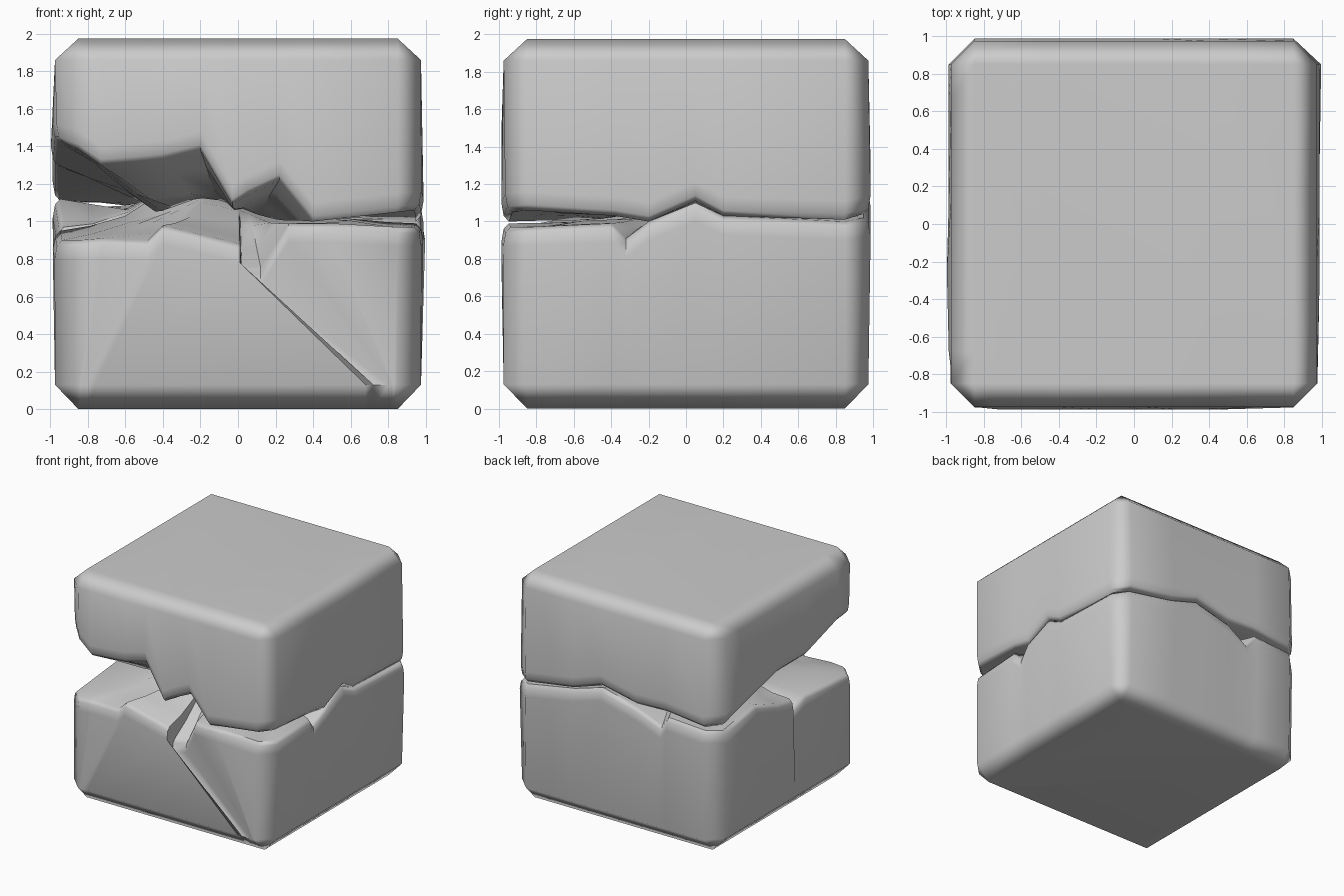
import bpy, bmesh, math

if "Cube" in bpy.data.objects:
    bpy.data.objects.remove(bpy.data.objects["Cube"])

# fracture edges: four sides (front, right, back, left), running counter-clockwise
# each point is (distance along side, height[, extra inset[, distance at wall foot]])
UPPER = [
    [(-.85, 1.38, .02), (-.73, 1.30), (-.49, 1.32), (-.4, 1.33), (-.2, 1.38), (-.03, 1.09),
     (.05, 1.14), (.22, 1.22), (.4, 1.0), (.85, 1.05, .02)],
    [(-.85, 1.06, .01), (-.38, 1.03), (-.2, 1.0), (.05, 1.11), (.2, 1.03), (.85, 1.01)],
    [(-.85, 1.04), (-.4, 1.11), (-.13, 1.2), (.2, 1.13), (.49, 1.14), (.85, 1.10)],
    [(-.85, 1.11), (-.66, 1.16), (-.13, 1.29), (.25, 1.30, -.01), (.68, 1.42), (.85, 1.42, .02)],
]
LOWER = [
    [(-.85, .90, .01), (-.73, .91, .01, -.83), (-.48, .90, .02, -.8), (-.4, .98, 0, -.76),
     (.01, .88, 0, .68), (.02, .76, .06, .72), (.12, .76, .10, .8), (.27, .99, 0, .82),
     (.5, .99, 0, .83), (.85, .97, .01)],
    [(-.85, .97, .01), (-.4, .99), (-.32, .91, .03), (-.2, 1.0), (.05, 1.10), (.2, 1.03),
     (.85, 1.0, -.01)],
    [(-.85, 1.02), (-.4, 1.10), (-.13, 1.18), (.2, 1.10), (.42, .99, .03), (.5, 1.09), (.85, 1.07)],
    [(-.85, 1.06), (-.43, 1.12, 0, -.8), (-.1, 1.0, .02, -.75), (.09, .97, .02, .1),
     (.12, .86, .05, .2), (.25, .95, 0, .4), (.85, .90, .01)],
]


def core_height(x, y):
    """Broken interior shared by both halves."""
    mound = .25 * math.exp(-((x + .22) / .24) ** 2 - ((y + .0) / .45) ** 2)
    return 1.04 + mound + .06 * y + .02 * math.sin(9 * x + 2 * y) * math.cos(7 * y)


def make_half(name, sides, top):
    sign = 1 if top else -1
    cap_z, side_z = (1.975, 1.86) if top else (0.0, .13)
    bm = bmesh.new()

    def ring(half, zfun, scale=1, foot=False):
        out = []
        for k, side in enumerate(sides):
            for p in side:
                t, e, inset, base = (*p, *(0, p[0])[len(p) - 2:])
                if foot:
                    t, inset = base, 0
                h = half - inset
                x, y = [(t, -h), (h, t), (-t, h), (-h, -t)][k]
                x, y = x * scale, y * scale
                out.append(bm.verts.new((x, y, zfun(e, x, y))))
        return out

    def inner(w):
        return lambda e, x, y: e * w + (core_height(x, y) + sign * .01) * (1 - w)

    # outer cap, bevel, wall, softened fracture lip, then broken inside
    rings = [
        ring(.85, lambda e, x, y: cap_z, 1, True),
        ring(.975, lambda e, x, y: side_z, 1, True),
        ring(.987, lambda e, x, y: e + sign * .1),
        ring(.975, lambda e, x, y: e + sign * .03),
        ring(.948, lambda e, x, y: e),
        ring(.94, inner(.75 if top else .6), .84),
        ring(.94, inner(.35 if top else .15), .64),
        ring(.94, inner(0), .48),
        ring(.94, inner(0), .25),
    ]
    n = len(rings[0])
    for a, b in zip(rings, rings[1:]):
        for i in range(n):
            j = (i + 1) % n
            bm.faces.new((a[i], a[j], b[j], b[i]))
    bm.faces.new(rings[0])
    c = bm.verts.new((0, 0, core_height(0, 0) + sign * .01))
    for i in range(n):
        bm.faces.new((rings[-1][i], rings[-1][(i + 1) % n], c))
    bmesh.ops.remove_doubles(bm, verts=bm.verts, dist=.002)
    bmesh.ops.recalc_face_normals(bm, faces=bm.faces)

    me = bpy.data.meshes.new(name)
    bm.to_mesh(me)
    bm.free()
    ob = bpy.data.objects.new(name, me)
    bpy.context.collection.objects.link(ob)
    bpy.ops.object.select_all(action='DESELECT')
    ob.select_set(True)
    bpy.context.view_layer.objects.active = ob
    bpy.ops.object.shade_smooth_by_angle(angle=math.radians(48))
    wn = ob.modifiers.new("weighted_normals", 'WEIGHTED_NORMAL')
    wn.keep_sharp = True
    return ob


make_half("upper_broken_block", UPPER, True)
make_half("lower_broken_block", LOWER, False)
